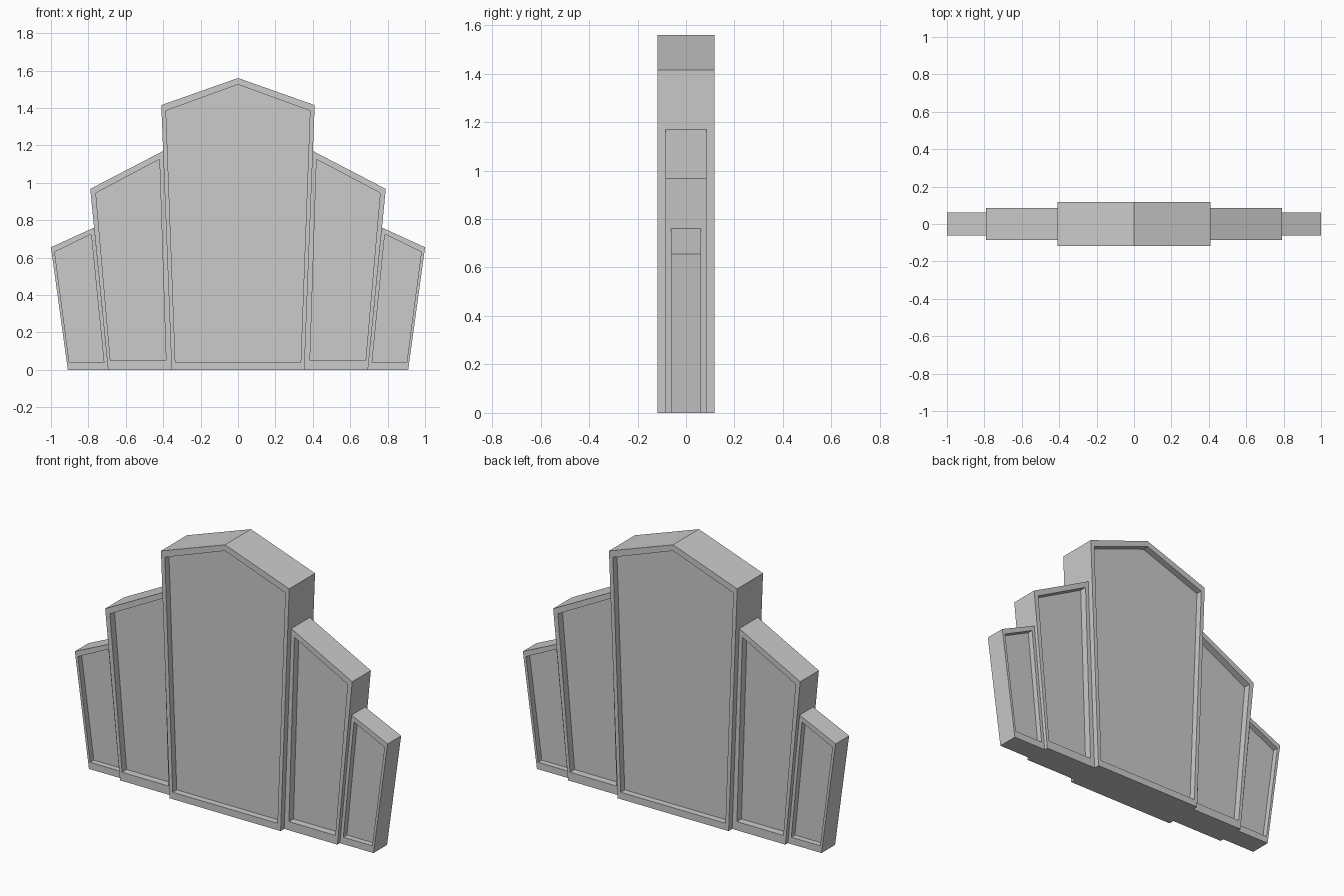
import bpy, bmesh

if "Cube" in bpy.data.objects:
    bpy.data.objects.remove(bpy.data.objects["Cube"])


def panel(name, outer, inner, half, recess, mirror=False):
    """Upright slab with a sunken field on both the front and the back."""
    bm = bmesh.new()
    n = len(outer)

    def ring(points, y):
        return [bm.verts.new((x, y, z)) for x, z in points]

    def bridge(a, b):
        for i in range(n):
            j = (i + 1) % n
            bm.faces.new((a[i], a[j], b[j], b[i]))

    # rings run from front field, over the rim and sides, to back field
    d = half - recess
    rings = [ring(inner, -d), ring(inner, -half), ring(outer, -half),
             ring(outer, half), ring(inner, half), ring(inner, d)]
    for a, b in zip(rings, rings[1:]):
        bridge(a, b)
    bm.faces.new(rings[0])
    bm.faces.new(rings[-1])
    bmesh.ops.recalc_face_normals(bm, faces=bm.faces)
    mesh = bpy.data.meshes.new(name)
    bm.to_mesh(mesh)
    bm.free()
    ob = bpy.data.objects.new(name, mesh)
    bpy.context.collection.objects.link(ob)
    if mirror:
        ob.modifiers.new("mirror", 'MIRROR').use_mirror_merge = False
    return ob


# tall pointed panel in the middle
panel("center_panel",
      [(-.355, 0), (.355, 0), (.41, 1.415), (0, 1.56), (-.41, 1.415)],
      [(-.335, .04), (.335, .04), (.385, 1.385), (0, 1.525), (-.385, 1.385)],
      .118, .037)

# stepped wings on both sides
panel("middle_wing_panels",
      [(.355, 0), (.695, 0), (.79, .967), (.40, 1.17)],
      [(.385, .05), (.682, .05), (.76, .945), (.42, 1.125)],
      .085, .042, True)
panel("outer_wing_panels",
      [(.695, 0), (.91, 0), (1.0, .655), (.77, .76)],
      [(.717, .04), (.902, .04), (.98, .63), (.785, .725)],
      .062, .033, True)
